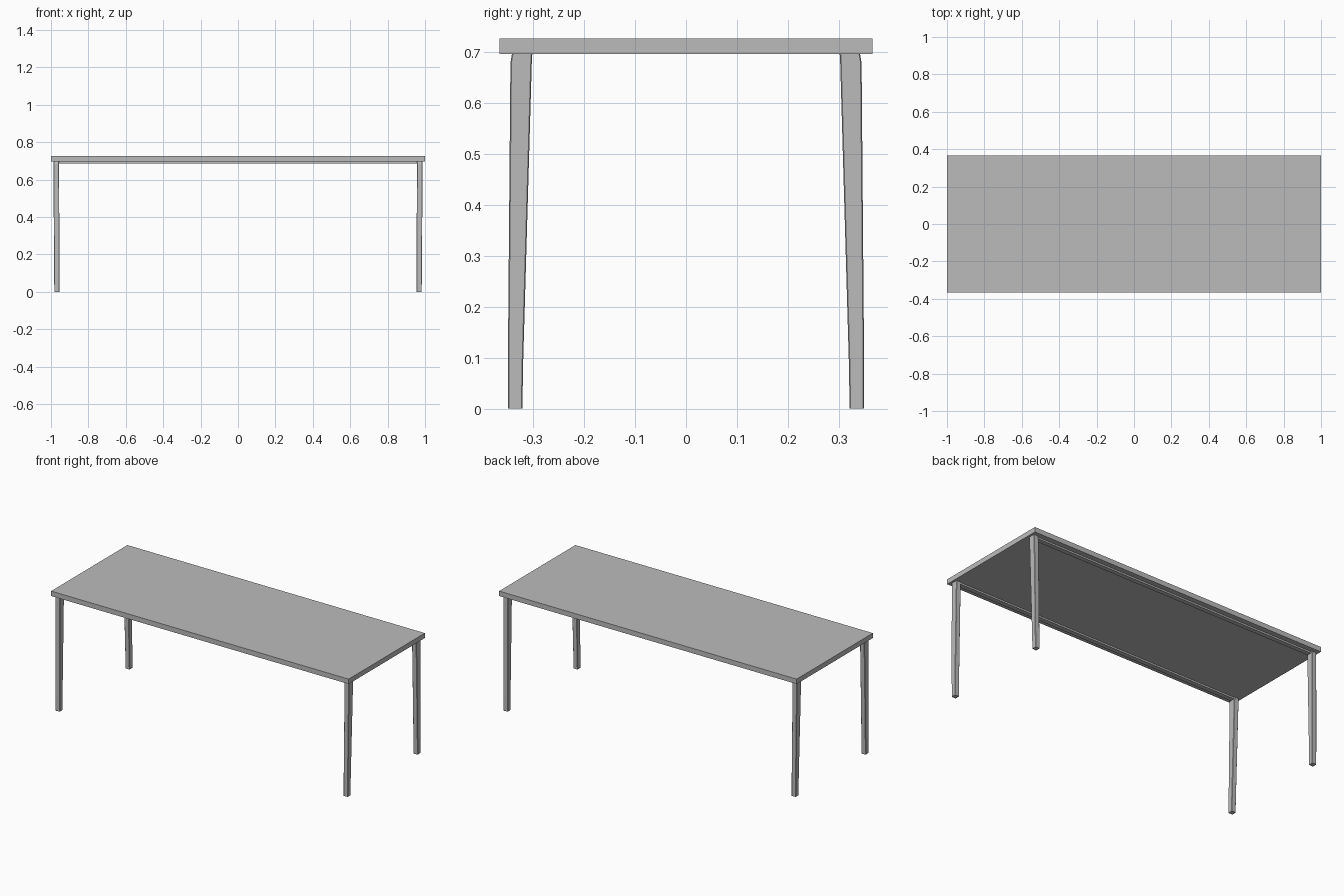
import bpy
import bmesh

cube = bpy.data.objects.get("Cube")
if cube:
    bpy.data.objects.remove(cube, do_unlink=True)

grey = bpy.data.materials.new("plain grey")
grey.use_nodes = True
colour = (0.5, 0.5, 0.5, 1)
grey.diffuse_color = colour
grey.node_tree.nodes["Principled BSDF"].inputs["Base Color"].default_value = colour


def loft(name, sections, chamfer=0):
    """Box-like solid through rectangles given as (x0, x1, y0, y1, z)."""
    bm = bmesh.new()
    rings = []
    for x0, x1, y0, y1, z in sections:
        corners = ((x0, y0), (x1, y0), (x1, y1), (x0, y1))
        rings.append([bm.verts.new((x, y, z)) for x, y in corners])
    for low, high in zip(rings, rings[1:]):
        for i in range(4):
            j = (i + 1) % 4
            bm.faces.new((low[i], low[j], high[j], high[i]))
    bm.faces.new(rings[0][::-1])
    bm.faces.new(rings[-1])
    bmesh.ops.recalc_face_normals(bm, faces=bm.faces)
    if chamfer:
        upright = [e for e in bm.edges
                   if abs(e.verts[0].co.z - e.verts[1].co.z) > 0.001]
        bmesh.ops.bevel(bm, geom=upright, offset=chamfer, segments=1,
                        affect='EDGES')
    mesh = bpy.data.meshes.new(name)
    bm.to_mesh(mesh)
    bm.free()
    mesh.materials.append(grey)
    obj = bpy.data.objects.new(name, mesh)
    bpy.context.collection.objects.link(obj)
    return obj


def span(a, b, sign):
    return sorted((a * sign, b * sign))


# Table top
loft("table_top", [(-1, 1, -0.366, 0.366, z) for z in (0.697, 0.727)])

# Long rails under the top, and tapered legs: inner x, outer x, inner y, outer y, z
leg_profile = [
    (0.954, 0.982, 0.3215, 0.350, 0.0),
    (0.954, 0.983, 0.320, 0.350, 0.09),
    (0.957, 0.987, 0.303, 0.345, 0.68),
    (0.957, 0.987, 0.302, 0.342, 0.697),
]
for side_y, depth in ((-1, "front"), (1, "back")):
    y = span(0.306, 0.334, side_y)
    loft(depth + "_rail", [(-0.96, 0.96, *y, z) for z in (0.687, 0.697)])
    for side_x, hand in ((-1, "right"), (1, "left")):
        sections = [(*span(x0, x1, side_x), *span(y0, y1, side_y), z)
                    for x0, x1, y0, y1, z in leg_profile]
        loft(f"{depth}_{hand}_leg", sections, chamfer=0.002)
